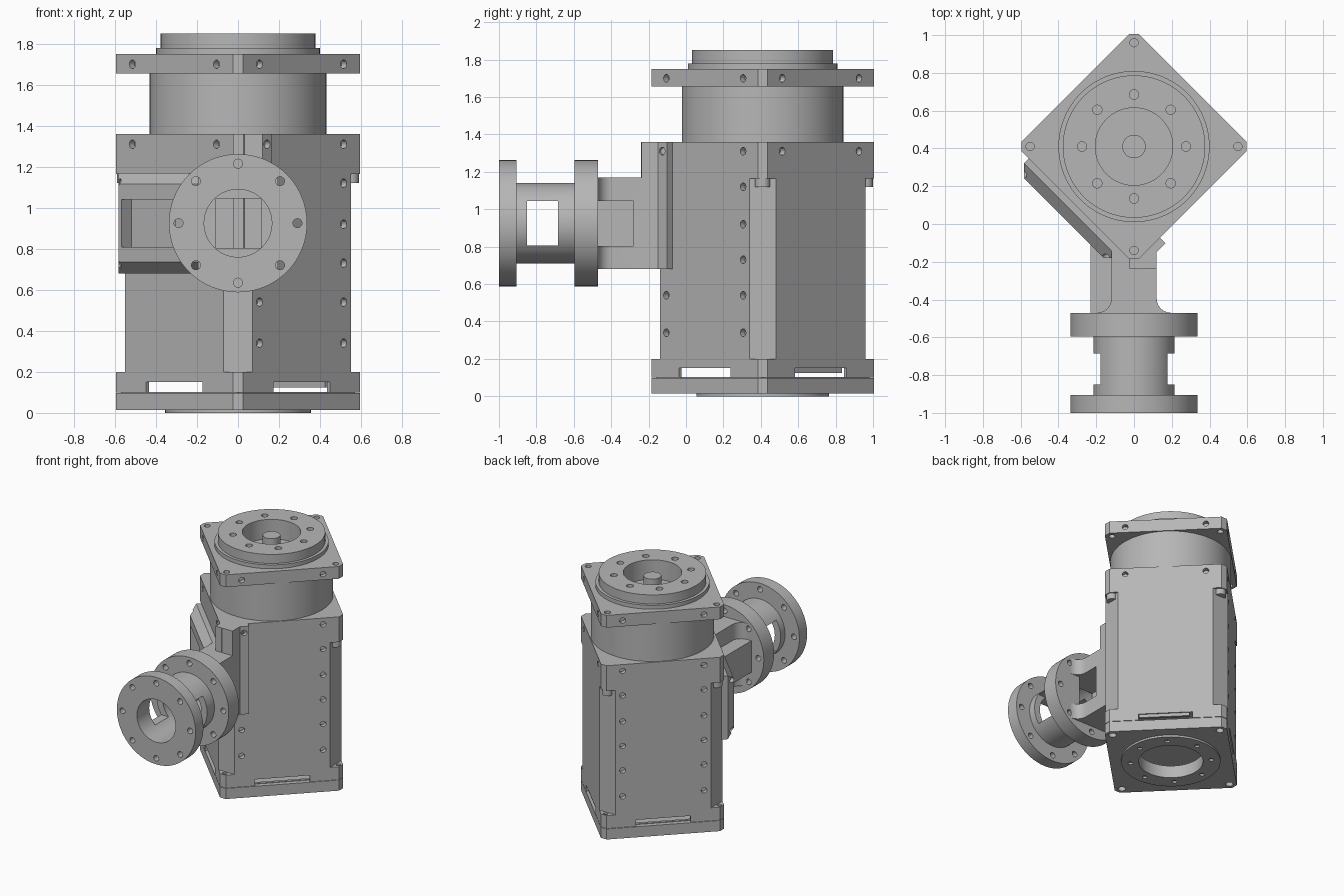
import bpy, bmesh, math
from mathutils import Matrix, Vector

cube = bpy.data.objects.get("Cube")
if cube:
    bpy.data.objects.remove(cube, do_unlink=True)

metal = bpy.data.materials.new("machined_grey")
metal.use_nodes = True
GREY = (0.47, 0.47, 0.47, 1)
metal.diffuse_color = GREY
metal.node_tree.nodes["Principled BSDF"].inputs["Base Color"].default_value = GREY

T, R = Matrix.Translation, Matrix.Rotation
HOUSING = T((0, 0.41, 0))                                # upright housing axis
DIAMOND = HOUSING @ R(math.pi / 4, 4, 'Z')               # local x, y = face normals
OUTPUT = T((0, 0, 0.925)) @ R(math.pi / 2, 4, 'X')       # local z = forward
FACE = 0.438                                             # housing half width
ROWS = (0.34, 0.54, 0.73, 0.92, 1.12)


def finish(name, bm):
    bmesh.ops.recalc_face_normals(bm, faces=bm.faces[:])
    mesh = bpy.data.meshes.new(name)
    bm.to_mesh(mesh)
    bm.free()
    mesh.materials.append(metal)
    obj = bpy.data.objects.new(name, mesh)
    bpy.context.collection.objects.link(obj)
    return obj


def add_box(bm, lo, hi, frame=Matrix()):
    lo, hi = Vector(lo), Vector(hi)
    m = frame @ T((lo + hi) / 2) @ Matrix.Diagonal((*(hi - lo), 1))
    bmesh.ops.create_cube(bm, size=1, matrix=m)


def add_cyl(bm, r, z0, z1, frame=Matrix(), seg=64):
    bmesh.ops.create_cone(bm, cap_ends=True, segments=seg, radius1=r, radius2=r,
                          depth=z1 - z0, matrix=frame @ T((0, 0, (z0 + z1) / 2)))


def add_prism(bm, pts, z0, z1, frame=Matrix()):
    f = bm.faces.new([bm.verts.new(frame @ Vector((x, y, z0))) for x, y in pts])
    ext = bmesh.ops.extrude_face_region(bm, geom=[f])["geom"]
    bmesh.ops.translate(bm, vec=(0, 0, z1 - z0),
                        verts=[e for e in ext if isinstance(e, bmesh.types.BMVert)])


def add_lathe(bm, profile, frame, seg=64):
    rings = []
    for i in range(seg):
        turn = frame @ R(math.tau * i / seg, 4, 'Z')
        rings.append([bm.verts.new(turn @ Vector((r, 0, z))) for r, z in profile])
    for i, a in enumerate(rings):
        b = rings[(i + 1) % seg]
        for j in range(len(profile)):
            k = (j + 1) % len(profile)
            bm.faces.new((a[j], b[j], b[k], a[k]))


def make(name, adder, *args):
    bm = bmesh.new()
    adder(bm, *args)
    return finish(name, bm)


def cut(obj, *shapes):
    """Subtract shapes, each given as (adder, arguments...)."""
    bm = bmesh.new()
    for adder, *args in shapes:
        adder(bm, *args)
    cutter = finish("cutter", bm)
    cutter.hide_render = True
    mod = obj.modifiers.new("cut", 'BOOLEAN')
    mod.operation, mod.solver, mod.object = 'DIFFERENCE', 'EXACT', cutter
    bpy.context.view_layer.objects.active = obj
    bpy.ops.object.modifier_apply(modifier=mod.name)
    bpy.data.objects.remove(cutter, do_unlink=True)


def diamond(flat, tip=0.62):
    """Square standing on its corner, each corner cut off at distance flat."""
    w = tip - flat
    return [(flat, -w), (flat, w), (w, flat), (-w, flat),
            (-flat, w), (-flat, -w), (-w, -flat), (w, -flat)]


def ring_holes(n, dist, r, z0, z1, frame):
    return [(add_cyl, r, z0, z1, frame @ R(math.tau * i / n, 4, 'Z') @ T((dist, 0, 0)), 16)
            for i in range(n)]


def side_hole(k, s, z, face=FACE, r=0.021):
    """Blind hole in housing face k, counted anticlockwise from back left."""
    frame = DIAMOND @ R(k * math.pi / 2, 4, 'Z') @ T((face, s, z)) @ R(math.pi / 2, 4, 'Y')
    return (add_cyl, r, -0.035, 0.03, frame, 16)


def side_holes(faces, rows):
    return [side_hole(k, s, z) for k in faces for s in (-0.29, 0.29) for z in rows]


# Base: ring, plate and slotted flange
make("base_ring", add_lathe, [(0.23, 0), (0.355, 0), (0.355, 0.02), (0.23, 0.02)], HOUSING)
base = make("base_plate", add_prism, diamond(0.595), 0.015, 0.097, HOUSING)
cut(base, (add_cyl, 0.23, 0, 0.2, HOUSING), *ring_holes(4, 0.545, 0.028, 0, 0.06, HOUSING))
cut(bpy.data.objects["base_ring"], *ring_holes(8, 0.29, 0.018, -0.01, 0.05, HOUSING))
flange = make("base_flange", add_prism, diamond(0.595), 0.1, 0.2, HOUSING)
cut(flange, (add_prism, diamond(0.54, 0.594), 0.09, 0.15, HOUSING))
cut(flange, (add_box, (-0.6, -0.195, 0.09), (0.6, 0.195, 0.15), DIAMOND))
cut(flange, (add_box, (-0.195, -0.6, 0.09), (0.195, 0.6, 0.15), DIAMOND))
cut(flange, *ring_holes(4, 0.572, 0.016, 0.17, 0.25, HOUSING))
make("base_joint", add_lathe, [(0.54, 0.095), (0.57, 0.095), (0.57, 0.102), (0.54, 0.102)],
     DIAMOND @ R(math.pi / 4, 4, 'Z'), 4)
make("slot_cover", add_box, (0.41, -0.19, 0.125), (0.43, 0.17, 0.15), DIAMOND)

# Housing body, head block and corner screws
body = make("housing_body", add_prism, diamond(0.55), 0.2, 1.165, HOUSING)
cut(body, *side_holes((1, 3), ROWS))
head = make("housing_head", add_prism, diamond(0.595), 1.165, 1.36, HOUSING)
cut(head, *side_holes(range(4), (1.31,)))
for i in range(4):
    make("corner_screw", add_cyl, 0.04, 1.12, 1.17,
         HOUSING @ R(i * math.pi / 2, 4, 'Z') @ T((0.55, 0, 0)), 24)

# Upper drum, top plate, ring and shaft
make("upper_drum", add_cyl, 0.432, 1.36, 1.66, HOUSING, 96)
top = make("top_plate", add_prism, diamond(0.595), 1.655, 1.75, HOUSING)
cut(top, (add_cyl, 0.3, 1.70, 1.8, HOUSING), *side_holes(range(4), (1.70,)),
    *ring_holes(4, 0.55, 0.022, 1.6, 1.8, HOUSING))
ring = make("top_ring", add_lathe, [(0.205, 1.69), (0.4, 1.69), (0.4, 1.78), (0.377, 1.78),
                                    (0.377, 1.85), (0.205, 1.85)], HOUSING, 96)
cut(ring, *ring_holes(8, 0.275, 0.025, 1.79, 1.9, HOUSING))
make("top_shaft", add_cyl, 0.062, 1.68, 1.825, HOUSING, 32)

# Side cover on the front right face, with chamfered rim and pocket
bm = bmesh.new()
for u, inset in ((-0.43, 0), (-0.475, 0), (-0.53, 0.055)):
    for v in (-0.36 + inset, 0.35 - inset):
        for z in (0.68 + inset, 1.17 - inset):
            bm.verts.new(DIAMOND @ Vector((u, v, z)))
bmesh.ops.convex_hull(bm, input=bm.verts[:])
cover = finish("side_cover", bm)
cut(cover, (add_box, (-0.6, -0.1, 0.81), (-0.46, 0.275, 1.04), DIAMOND),
    *[side_hole(2, s, z, 0.52) for s in (-0.31, 0.31) for z in (0.73, 1.12)])

# Bracket wrapped round the front corner
strip = make("bracket_strip", add_box, (-0.44, -0.48, 0.68), (-0.244, -0.43, 1.36), DIAMOND)
cut(strip, side_hole(3, -0.28, 1.31, 0.48))
make("bracket_front", add_box, (-0.025, -0.238, 0.68), (0.12, -0.1, 1.36))

# Neck flaring into the output flange, open on its left side
flare = [(0.12 + 0.075 * (1 - math.cos(t)), -0.395 - 0.075 * math.sin(t))
         for t in [i * math.pi / 12 for i in range(7)]]
outline = [(0.12, -0.05)] + flare + [(-x, y) for x, y in reversed(flare)] + [(-0.12, -0.05)]
neck = make("output_neck", add_prism, outline, 0.68, 1.17)
cut(neck, (add_box, (-0.108, -0.5, 0.803), (0.115, -0.2, 1.045)))
cut(neck, (add_box, (0, -0.5, 0.803), (0.3, -0.28, 1.045)))
make("neck_side_block", add_box, (-0.23, -0.475, 0.8), (-0.115, 0.05, 1.045))

# Output flange with square bore, then the windowed tube and end flange
plate = make("output_flange", add_cyl, 0.337, 0.47, 0.595, OUTPUT, 96)
cut(plate, (add_box, (-0.108, -0.65, 0.803), (0.115, -0.4, 1.045)),
    *ring_holes(8, 0.29, 0.022, 0.4, 0.65, OUTPUT))
tube = make("output_tube", add_lathe, [(0.165, 0.59), (0.215, 0.59), (0.215, 0.905),
                                       (0.337, 0.905), (0.337, 1), (0.165, 1)], OUTPUT, 96)
cut(tube, (add_box, (-0.3, -0.85, 0.805), (0.3, -0.685, 1.045)),
    *ring_holes(8, 0.29, 0.022, 0.85, 1.05, OUTPUT))

# Smooth the round parts while keeping machined edges crisp
for obj in bpy.context.collection.objects:
    if obj.type == 'MESH' and metal.name in obj.data.materials:
        bpy.ops.object.select_all(action='DESELECT')
        obj.select_set(True)
        bpy.context.view_layer.objects.active = obj
        bpy.ops.object.shade_smooth_by_angle(angle=math.radians(30))
